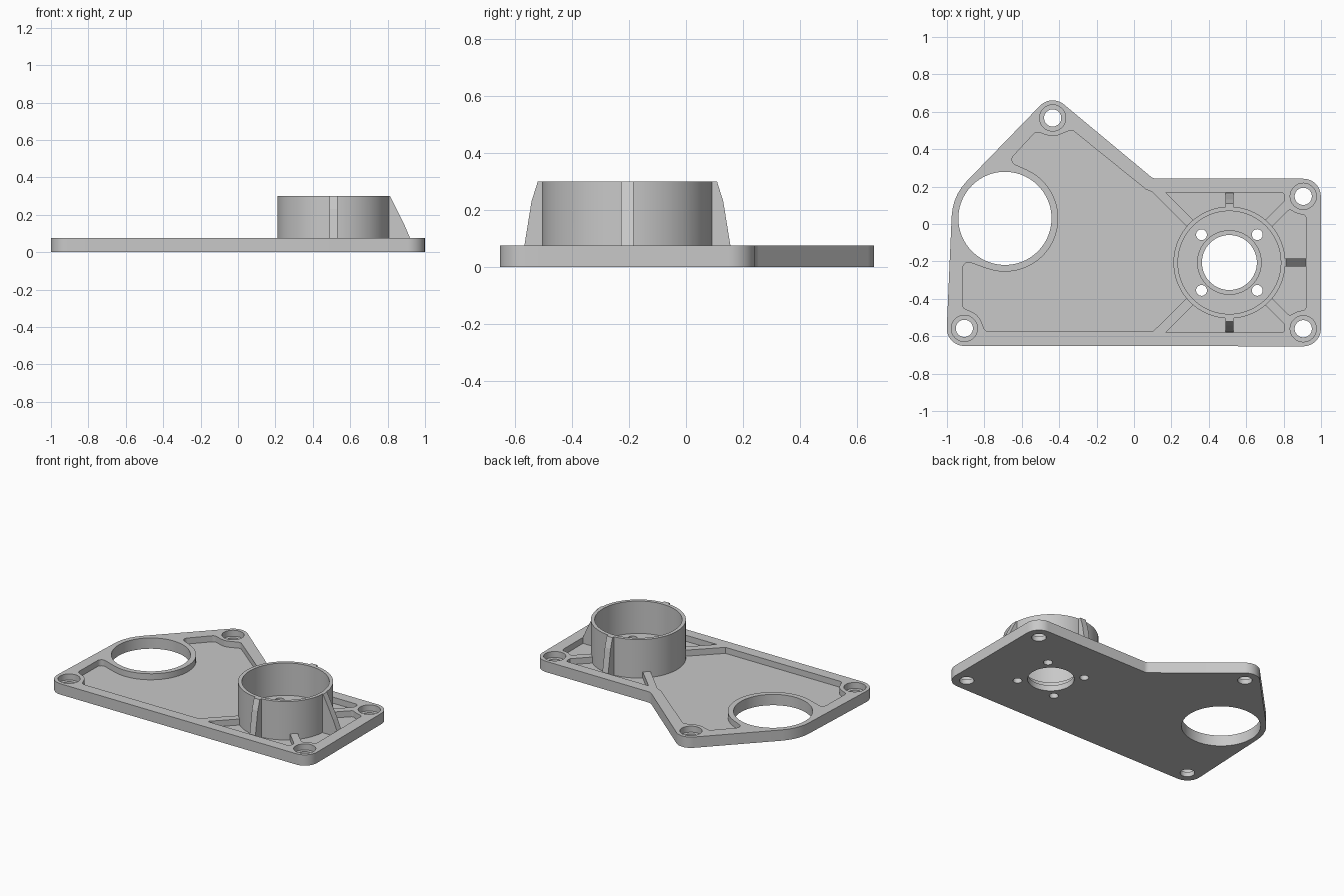
import bpy
import bmesh
from math import atan2, acos, cos, sin, pi, hypot, radians
from mathutils import Matrix, Vector

if "Cube" in bpy.data.objects:
    bpy.data.objects.remove(bpy.data.objects["Cube"])

THICK, FLOOR, TOP = 0.075, 0.033, 0.30
CUP = (0.51, -0.206)
PORT = (-0.69, 0.03)
BOLTS = [(-0.907, -0.558), (0.905, -0.56), (0.905, 0.148), (-0.435, 0.567)]

grey = bpy.data.materials.new("plain grey")
grey.use_nodes = True
colour = (0.58, 0.58, 0.58, 1)
grey.diffuse_color = colour
grey.node_tree.nodes["Principled BSDF"].inputs["Base Color"].default_value = colour


def circle(centre, r, n=64):
    return [(centre[0] + r * cos(2 * pi * i / n), centre[1] + r * sin(2 * pi * i / n))
            for i in range(n)]


def belt(discs):
    """Counter-clockwise outline of arcs and tangents; a negative radius is concave."""
    normals = []
    for (x1, y1, r1), (x2, y2, r2) in zip(discs, discs[1:] + discs[:1]):
        dx, dy = x2 - x1, y2 - y1
        ratio = max(-1, min(1, (r1 - r2) / hypot(dx, dy)))
        normals.append(atan2(dy, dx) - acos(ratio))
    points = []
    for i, (x, y, r) in enumerate(discs):
        if r == 0:
            points.append((x, y))
            continue
        start = normals[i - 1]
        sweep = (normals[i] - start) % (2 * pi)
        if r < 0:
            sweep -= 2 * pi
        steps = max(3, int(abs(sweep) / radians(7)))
        for k in range(steps + 1):
            a = start + sweep * k / steps
            points.append((x + r * cos(a), y + r * sin(a)))
    return points


def flipped(points):
    """Mirror an outline across the cup's own centre line."""
    return [(x, 2 * CUP[1] - y) for x, y in reversed(points)]


def solid(name, outlines, z0, z1):
    """Extrude outlines into one object."""
    bm = bmesh.new()
    for outline in outlines:
        face = bm.faces.new([bm.verts.new((x, y, z0)) for x, y in outline])
        ext = bmesh.ops.extrude_face_region(bm, geom=[face])["geom"]
        bmesh.ops.translate(bm, vec=Vector((0, 0, z1 - z0)),
                            verts=[v for v in ext if isinstance(v, bmesh.types.BMVert)])
    bmesh.ops.recalc_face_normals(bm, faces=bm.faces)
    mesh = bpy.data.meshes.new(name)
    bm.to_mesh(mesh)
    bm.free()
    mesh.materials.append(grey)
    obj = bpy.data.objects.new(name, mesh)
    bpy.context.collection.objects.link(obj)
    return obj


def select(obj):
    bpy.ops.object.select_all(action="DESELECT")
    obj.select_set(True)
    bpy.context.view_layer.objects.active = obj


def combine(obj, tool, operation):
    mod = obj.modifiers.new("combine", "BOOLEAN")
    mod.operation, mod.object, mod.solver = operation, tool, "EXACT"
    select(obj)
    bpy.ops.object.modifier_apply(modifier=mod.name)
    bpy.data.objects.remove(tool)


# Plate outline
corners = [(x, y, 0.094) for x, y in BOLTS]
plate = solid("mounting_plate", [belt(
    corners[:3] + [(0.12, 0.293, -0.05), corners[3], (*PORT, 0.285)])], 0, THICK)

# Main pocket, wrapping the port rim and two bolt bosses
BOSS = -0.097
main_pocket = belt([
    (0.475, CUP[1], 0), (0.10, 0.17, 0), (0.065, 0.184, 0),
    (-0.337, 0.47, 0.03), (*BOLTS[3], BOSS), (-0.515, 0.46, 0.03),
    (-0.622, 0.345, 0.03), (*PORT, -0.285), (-0.885, -0.235, 0.03),
    (-0.888, -0.428, 0.03), (*BOLTS[0], BOSS), (-0.775, -0.546, 0.03),
    (0.10, -0.576, 0)])

# Three small pockets between the diagonal webs beside the cup
back_pocket = belt([(CUP[0], CUP[1] + 0.035, 0), (0.805, 0.124, 0),
                    (0.785, 0.149, 0.02), (0.17, 0.169, 0)])
low = [(0.834, -0.466, 0.02), (*BOLTS[1], BOSS), (0.9, -0.442, 0.02)]
high = [(x, 2 * CUP[1] - y, r) for x, y, r in reversed(low)]
side_pocket = belt([(CUP[0] + 0.035, CUP[1], 0)] + low + high)

# Cut one at a time so each cutter stays a simple solid
for outline in (main_pocket, back_pocket, flipped(back_pocket), side_pocket):
    combine(plate, solid("pocket_cutter", [outline], FLOOR, TOP * 2), "DIFFERENCE")
combine(plate, solid("recess_cutter", [circle(b, 0.07) for b in BOLTS], FLOOR, TOP * 2),
        "DIFFERENCE")

# Cup: a drum joined to the plate, then hollowed and stepped
combine(plate, solid("drum", [circle(CUP, 0.299, 96)], 0.01, TOP), "UNION")
combine(plate, solid("cup_cutter", [circle(CUP, 0.275, 96)], THICK, TOP * 2), "DIFFERENCE")
combine(plate, solid("seat_cutter", [circle(CUP, 0.17)], 0.04, TOP * 2), "DIFFERENCE")

# Through holes: port, shaft, bolts and four small fixing holes
holes = [circle(PORT, 0.249, 96), circle(CUP, 0.147)]
holes += [circle(b, 0.046, 40) for b in BOLTS]
holes += [circle((CUP[0] + sx * 0.149, CUP[1] + sy * 0.149), 0.029, 32)
          for sx in (-1, 1) for sy in (-1, 1)]
combine(plate, solid("hole_cutter", holes, -0.1, TOP * 2), "DIFFERENCE")
select(plate)
bpy.ops.object.shade_smooth_by_angle(angle=radians(30))

# Buttress fins bracing the cup
foot = FLOOR - 0.005
steep = [(0.285, foot), (0.372, foot), (0.362, THICK), (0.337, 0.23), (0.315, TOP), (0.285, TOP)]
sloped = [(0.285, foot), (0.41, foot), (0.41, THICK), (0.38, 0.145), (0.303, TOP), (0.285, TOP)]
for name, angle, profile in (("side_fin", 0, sloped), ("back_fin", 90, steep),
                             ("front_fin", -90, steep)):
    fin = solid(name, [profile], -0.022, 0.022)
    fin.data.transform(Matrix.Translation((*CUP, 0))
                       @ Matrix.Rotation(radians(angle), 4, "Z")
                       @ Matrix.Rotation(radians(90), 4, "X"))
